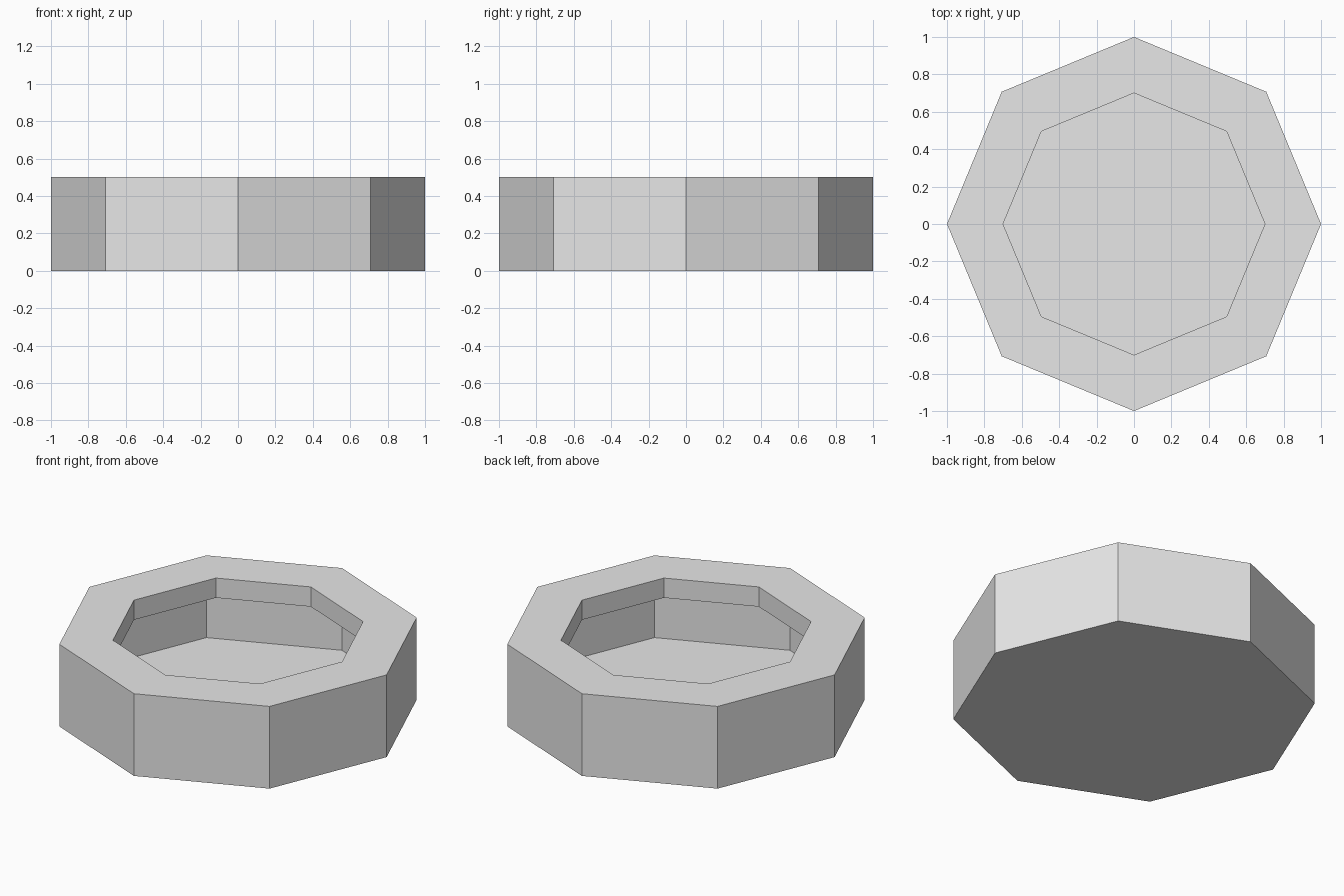
import bpy, bmesh, math

cube = bpy.data.objects.get("Cube")
if cube:
    bpy.data.objects.remove(cube, do_unlink=True)

SIDES = 8
HEIGHT = 0.5
LIP_DROP = 0.12

# Plain grey material
grey = bpy.data.materials.new("light_grey")
grey.use_nodes = True
colour = (0.8, 0.8, 0.8, 1)
grey.diffuse_color = colour
grey.node_tree.nodes["Principled BSDF"].inputs["Base Color"].default_value = colour

bm = bmesh.new()


def ring(radius, z):
    angles = [math.tau * i / SIDES for i in range(SIDES)]
    return [bm.verts.new((radius * math.cos(a), radius * math.sin(a), z)) for a in angles]


# Thin shell: floor, outer wall, flat rim and lip hanging inside the opening
profile = [(1, 0), (1, HEIGHT), (0.7, HEIGHT), (0.7, HEIGHT - LIP_DROP)]
rings = [ring(r, z) for r, z in profile]
bm.faces.new(list(reversed(rings[0])))
for low, high in zip(rings, rings[1:]):
    for i in range(SIDES):
        j = (i + 1) % SIDES
        bm.faces.new((low[i], low[j], high[j], high[i]))

mesh = bpy.data.meshes.new("octagonal_tray")
bm.to_mesh(mesh)
bm.free()
mesh.materials.append(grey)
tray = bpy.data.objects.new("octagonal_tray", mesh)
bpy.context.collection.objects.link(tray)
